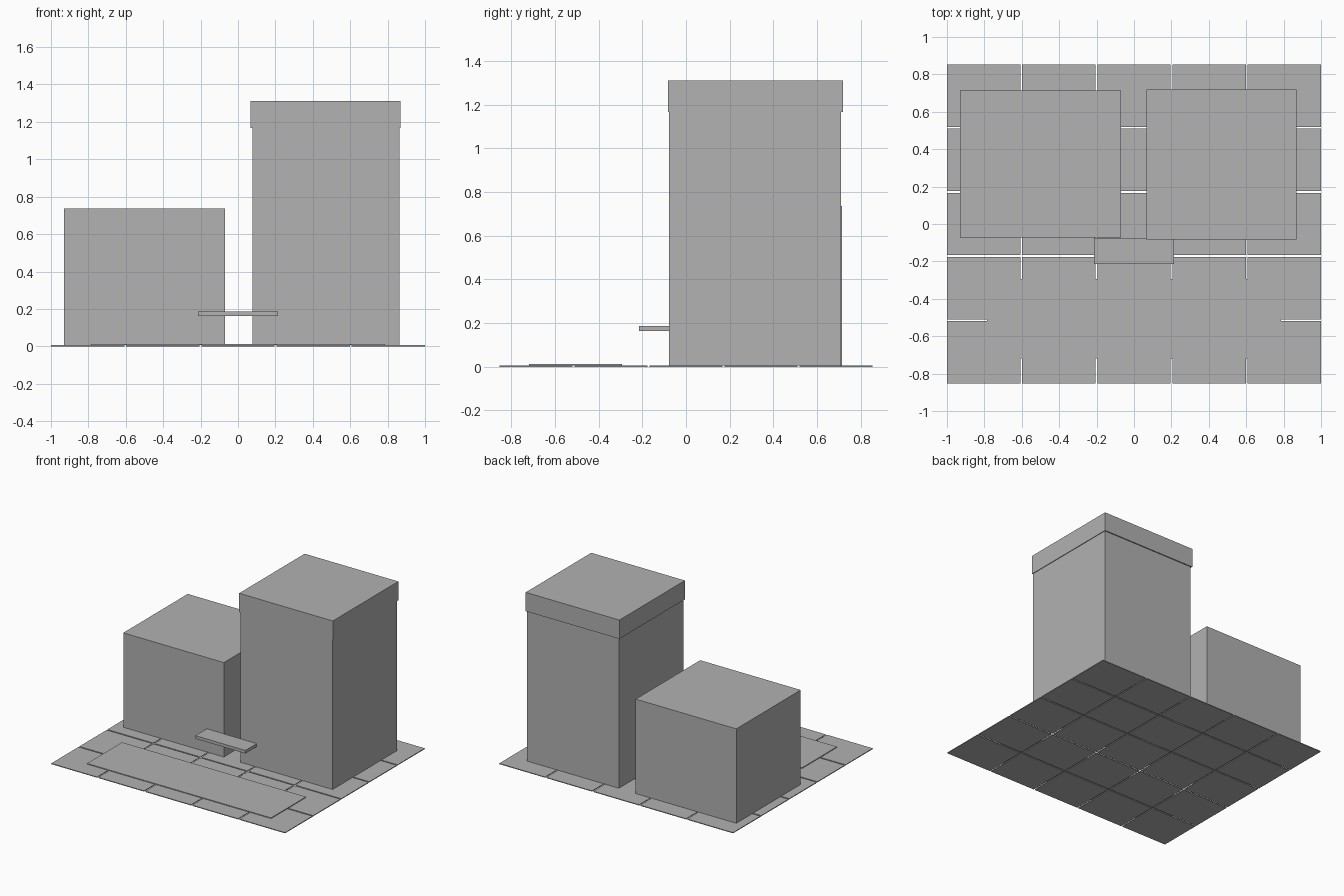
import bpy

if "Cube" in bpy.data.objects:
    bpy.data.objects.remove(bpy.data.objects["Cube"])

# Single flat colour
grey = bpy.data.materials.new("plain_grey")
grey.diffuse_color = (0.445, 0.445, 0.445, 1.0)
grey.use_nodes = True
grey.node_tree.nodes["Principled BSDF"].inputs["Base Color"].default_value = grey.diffuse_color


def box(name, x, y, z):
    """Axis-aligned box from (min, max) ranges."""
    lo, hi = zip(x, y, z)
    bpy.ops.mesh.primitive_cube_add(size=1)
    ob = bpy.context.object
    ob.name = name
    for v in ob.data.vertices:
        v.co = [(a + b) / 2 + c * (b - a) for a, b, c in zip(lo, hi, v.co)]
    ob.data.materials.append(grey)
    return ob


# Ground: 5 x 5 paving tiles with open joints
HALF_X, HALF_Y, GAP, TOP, N = 1.0, 0.853, 0.01, 0.006, 5
px = (2 * HALF_X + GAP) / N
py = (2 * HALF_Y + GAP) / N
for i in range(N):
    for j in range(N):
        x0, y0 = -HALF_X + i * px, -HALF_Y + j * py
        box(f"paving_tile_{i}_{j}", (x0, x0 + px - GAP), (y0, y0 + py - GAP), (0, TOP))

# Raised strip in front of the buildings
box("front_strip", (-0.787, 0.787), (-0.72, -0.293), (TOP, 0.012))

# Low building
box("low_building", (-0.93, -0.07), (-0.073, 0.714), (TOP, 0.736))

# Tower and its slightly overhanging cap
box("tower", (0.077, 0.863), (-0.077, 0.710), (TOP, 1.166))
box("tower_cap", (0.067, 0.868), (-0.082, 0.718), (1.166, 1.312))

# Entrance canopy between the buildings
box("canopy", (-0.214, 0.214), (-0.215, -0.075), (0.163, 0.187))
